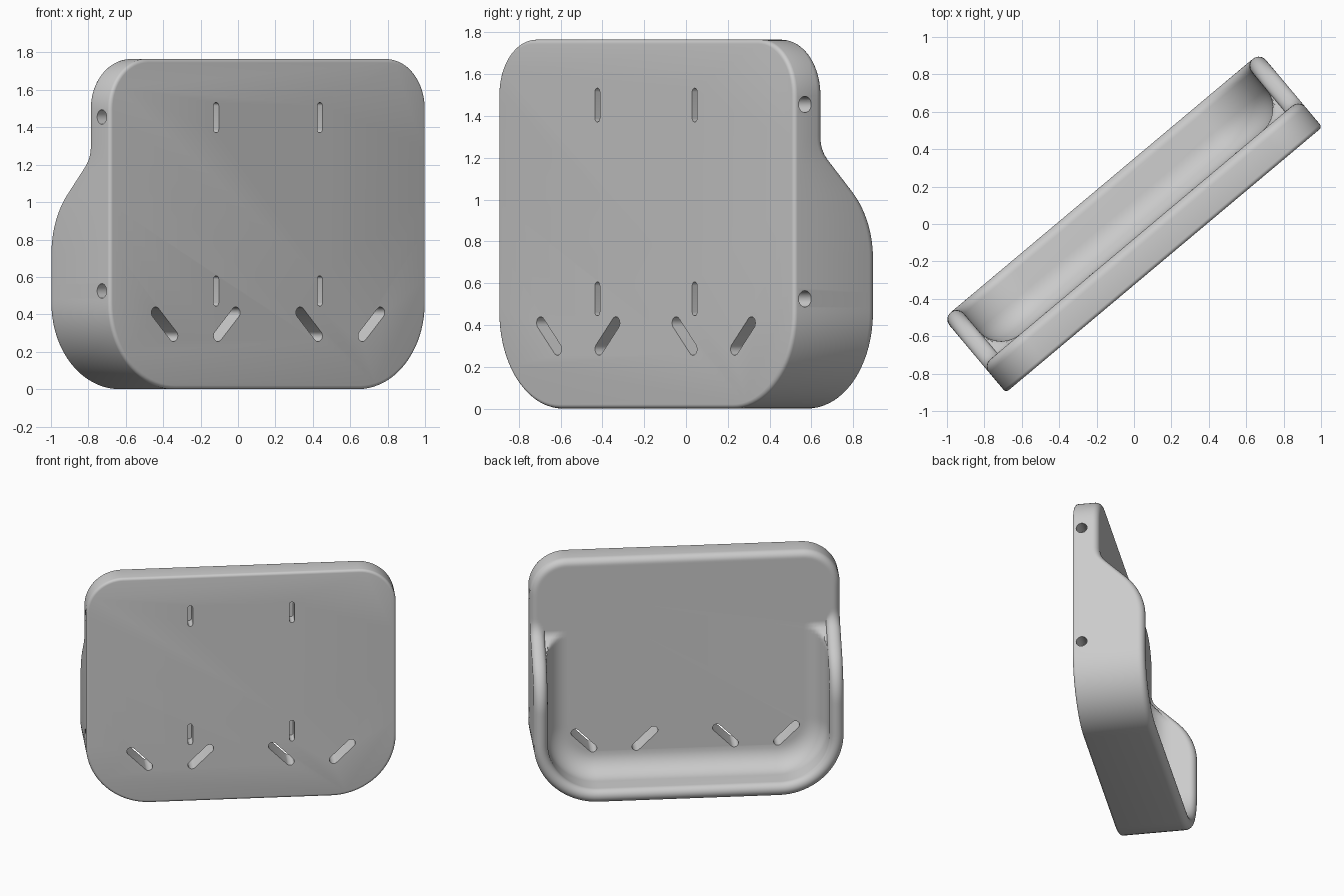
import bpy, bmesh, math
from math import sin, cos, sqrt, pi
from mathutils import Matrix, Vector

if "Cube" in bpy.data.objects:
    bpy.data.objects.remove(bpy.data.objects["Cube"], do_unlink=True)

HALF_W, HEIGHT = 1.104, 1.765
FRONT, FLOOR, RIM = -0.25, -0.06, 0.268
R_LOW, R_TOP = 0.46, 0.265
RIM_R, FILLET, EDGE = 0.05, 0.16, 0.02
TURN = Matrix.Rotation(math.radians(40), 4, 'Z')

grey = bpy.data.materials.new("plain_grey")
grey.use_nodes = True
colour = (0.6, 0.6, 0.6, 1)
grey.diffuse_color = colour
grey.node_tree.nodes["Principled BSDF"].inputs["Base Color"].default_value = colour


def make_object(name, bm):
    bmesh.ops.recalc_face_normals(bm, faces=bm.faces)
    bm.transform(TURN)
    mesh = bpy.data.meshes.new(name)
    bm.to_mesh(mesh)
    bm.free()
    mesh.materials.append(grey)
    obj = bpy.data.objects.new(name, mesh)
    bpy.context.collection.objects.link(obj)
    return obj


def outline():
    """Half outline as (point, inward normal), then mirrored to a loop."""
    half = []
    def arc(cx, cz, r, a0, a1, n=20):
        for i in range(n + 1):
            a = a0 + (a1 - a0) * i / n
            half.append((cx + r * cos(a), cz + r * sin(a), -cos(a), -sin(a)))
    arc(HALF_W - R_LOW, R_LOW, R_LOW, -pi / 2, 0)
    steps = 44
    for i in range(1, steps):
        z = R_LOW + (HEIGHT - R_TOP - R_LOW) * i / steps
        half.append((HALF_W, z, -1, 0))
    arc(HALF_W - R_TOP, HEIGHT - R_TOP, R_TOP, 0, pi / 2, 16)
    return half + [(-x, z, -nx, nz) for x, z, nx, nz in reversed(half)]


def wall_top(z):
    """Depth of the wall edge: full below, sloping down to the plate above."""
    foot, slope = 1.235, 0.15
    shoulder = foot - (RIM - FLOOR)
    bend = 0.45
    z_hi, z_lo = foot + slope * 0.414, shoulder - bend * 0.414
    if z >= z_hi:
        return FLOOR
    if z > z_hi - slope * 0.707:
        return FLOOR + slope - sqrt(slope ** 2 - (z_hi - z) ** 2)
    if z > z_lo + bend * 0.707:
        return FLOOR + foot - z
    if z > z_lo:
        return RIM - bend + sqrt(bend ** 2 - (z - z_lo) ** 2)
    return RIM


def section(z):
    """Wall cross-section as (inset, depth), from front face to floor."""
    h = wall_top(z)
    pts = []
    for i in range(5):                                  # front edge
        a = pi / 2 * i / 4
        pts.append((EDGE * (1 - sin(a)), FRONT + EDGE * (1 - cos(a))))
    for i in range(15):                                 # rounded rim
        a = pi * i / 14
        v = h - RIM_R + RIM_R * sin(a)
        pts.append((RIM_R * (1 - cos(a)), max(FLOOR, v) if i > 7 else v))
    for i in range(11):                                 # fillet to the floor
        a = pi / 2 * i / 10
        v = FLOOR + FILLET * (1 - sin(a))
        pts.append((2 * RIM_R + FILLET * (1 - cos(a)), min(v, max(FLOOR, h - RIM_R))))
    return pts


# Tray body: cross-section swept round the outline
bm = bmesh.new()
rings = [[bm.verts.new((x + nx * s, v, z + nz * s)) for s, v in section(z)]
         for x, z, nx, nz in outline()]
for a, b in zip(rings, rings[1:] + rings[:1]):
    for i in range(len(a) - 1):
        bm.faces.new((a[i], a[i + 1], b[i + 1], b[i]))
bm.faces.new([r[0] for r in rings])
bm.faces.new([r[-1] for r in rings])
bmesh.ops.remove_doubles(bm, verts=bm.verts, dist=0.0002)
tray = make_object("tray_body", bm)

# Slots and side holes
cuts = bmesh.new()


def capsule(u, z, reach, r, angle, v0, v1):
    """Straight slot through the plate, tilted by angle from upright."""
    loop = []
    for end in (1, -1):
        for i in range(13):
            a = pi * i / 12 + (0 if end > 0 else pi)
            loop.append((r * cos(a), end * reach + r * sin(a)))
    spin = Matrix.Rotation(angle, 2)
    pts = [spin @ Vector(p) for p in loop]
    lo = [cuts.verts.new((u + p.x, v0, z + p.y)) for p in pts]
    hi = [cuts.verts.new((u + p.x, v1, z + p.y)) for p in pts]
    cuts.faces.new(lo)
    cuts.faces.new(hi)
    for i in range(len(pts)):
        j = (i + 1) % len(pts)
        cuts.faces.new((lo[i], lo[j], hi[j], hi[i]))


for u, tilt in ((-0.722, 1), (-0.287, -1), (0.287, 1), (0.722, -1)):
    capsule(u, 0.347, 0.088, 0.03, tilt * pi / 4, FRONT - 0.1, FLOOR + 0.1)
for u in (-0.362, 0.362):
    for z in (0.525, 1.452):
        capsule(u, z, 0.063, 0.018, 0, FRONT - 0.1, FRONT + 0.1)
for side in (-1, 1):
    for z in (0.525, 1.455):
        place = Matrix.Translation((side * HALF_W, -0.183, z)) @ Matrix.Rotation(pi / 2, 4, 'Y')
        bmesh.ops.create_cone(cuts, cap_ends=True, segments=32, radius1=0.039,
                              radius2=0.039, depth=0.24, matrix=place)
cutter = make_object("slot_cutter", cuts)
cutter.hide_render = True

mod = tray.modifiers.new("slots", 'BOOLEAN')
mod.operation = 'DIFFERENCE'
mod.solver = 'EXACT'
mod.object = cutter
bpy.ops.object.select_all(action='DESELECT')
bpy.context.view_layer.objects.active = tray
tray.select_set(True)
bpy.ops.object.modifier_apply(modifier=mod.name)
bpy.data.objects.remove(cutter, do_unlink=True)
bpy.ops.object.shade_smooth_by_angle(angle=math.radians(35))
